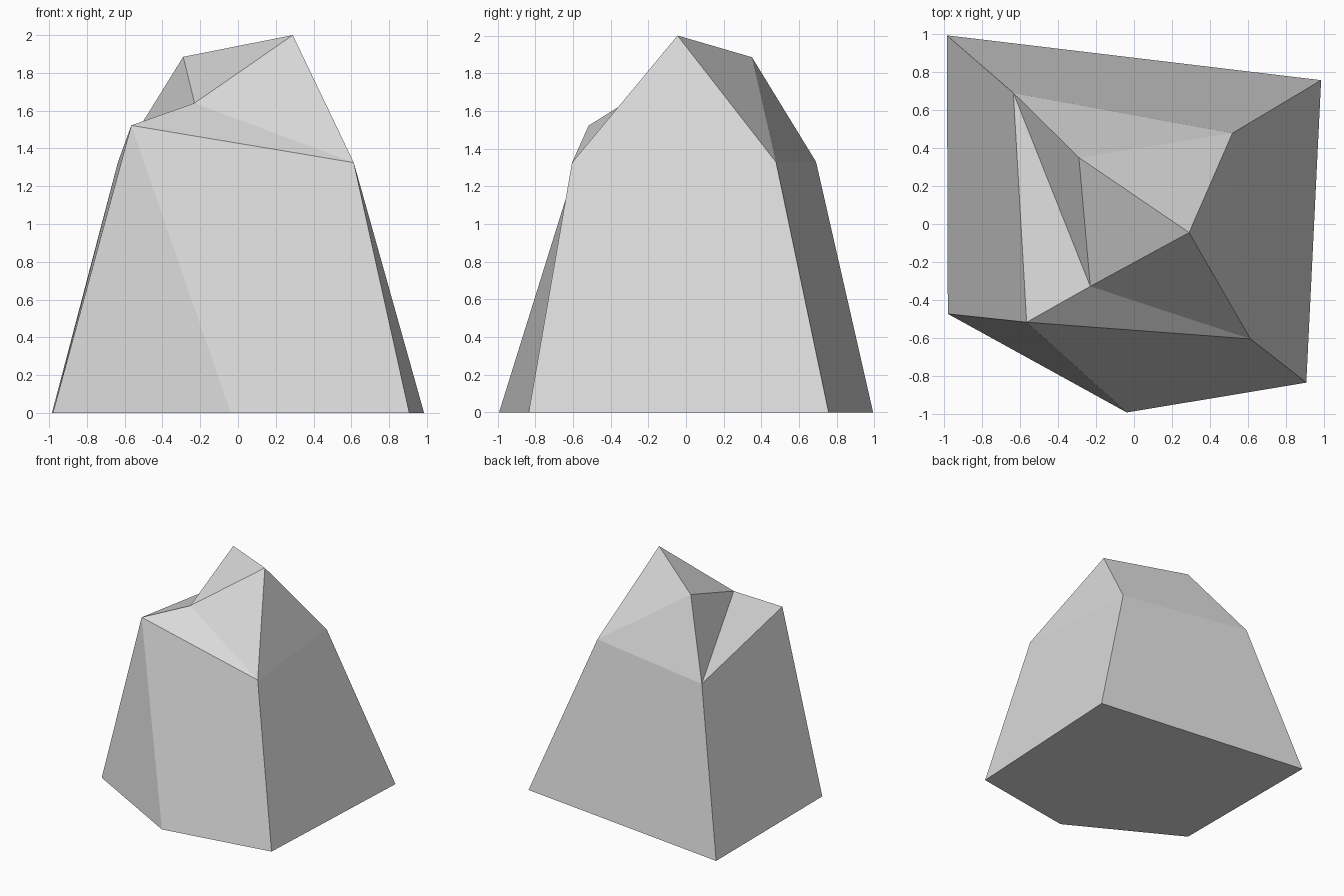
import bpy

cube = bpy.data.objects.get("Cube")
if cube:
    bpy.data.objects.remove(cube, do_unlink=True)

# Stone colour
stone = bpy.data.materials.new("light grey stone")
stone.use_nodes = True
colour = (0.7, 0.7, 0.7, 1.0)
stone.diffuse_color = colour
stone.node_tree.nodes["Principled BSDF"].inputs["Base Color"].default_value = colour

# Named corners of the boulder: ground outline, shoulder, crown
corners = {
    "ground_back_right": (-0.985, 0.993, 0),
    "ground_back_left": (0.985, 0.757, 0),
    "ground_front_left": (0.907, -0.835, 0),
    "ground_front": (-0.038, -0.992, 0),
    "ground_front_right": (-0.98, -0.473, 0),
    "back_right": (-0.635, 0.69, 1.33),
    "back_left": (0.518, 0.478, 1.328),
    "front_left": (0.613, -0.605, 1.325),
    "front_right": (-0.565, -0.517, 1.522),
    "peak": (0.29, -0.045, 2),
    "notch": (-0.23, -0.328, 1.64),
    "ridge": (-0.29, 0.35, 1.885),
}

# Facets, counter-clockwise seen from outside
facets = [
    # underside
    "ground_back_right ground_back_left ground_front_left ground_front ground_front_right",
    # sides, each quad starting at its lower right corner so it folds the same way
    "ground_front_right ground_front front_right",
    "ground_front_left front_left front_right ground_front",
    "ground_back_left back_left front_left ground_front_left",
    "ground_back_right back_right back_left ground_back_left",
    "ground_front_right front_right back_right ground_back_right",
    # crown
    "front_left back_left peak",
    "back_left ridge peak",
    "back_left back_right ridge",
    "back_right notch ridge",
    "back_right front_right notch",
    "front_right front_left notch",
    "front_left peak notch",
    "notch peak ridge",
]

index = {name: i for i, name in enumerate(corners)}
mesh = bpy.data.meshes.new("boulder")
mesh.from_pydata(list(corners.values()), [],
                 [[index[n] for n in facet.split()] for facet in facets])
mesh.materials.append(stone)
mesh.update()
boulder = bpy.data.objects.new("boulder", mesh)
bpy.context.collection.objects.link(boulder)
